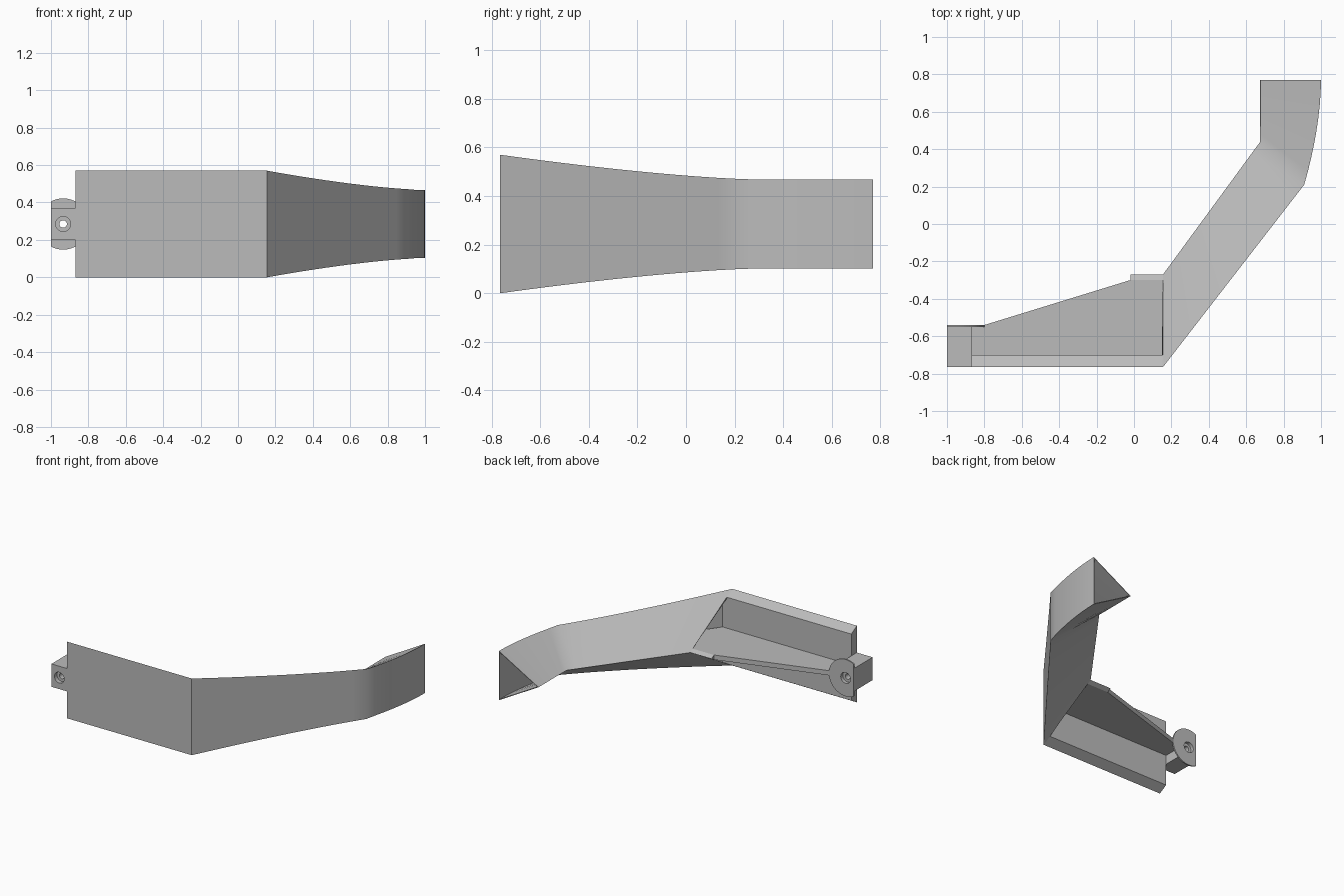
import bpy, bmesh, math
from mathutils import Vector

if "Cube" in bpy.data.objects:
    bpy.data.objects.remove(bpy.data.objects["Cube"], do_unlink=True)

grey = bpy.data.materials.new("light grey")
grey.use_nodes = True
grey.diffuse_color = (0.5, 0.5, 0.5, 1)
grey.node_tree.nodes["Principled BSDF"].inputs["Base Color"].default_value = (0.5, 0.5, 0.5, 1)

MID = 0.285       # height of the symmetry plane
SLOPE = 0.576     # taper of the wedge section towards its inner edge
FRONT, RIDGE = -0.765, -0.27
PIVOT = Vector((-0.935, 0, MID))


def add(name, bm, fix=True):
    if fix:
        bmesh.ops.recalc_face_normals(bm, faces=bm.faces)
    mesh = bpy.data.meshes.new(name)
    bm.to_mesh(mesh)
    bm.free()
    mesh.materials.append(grey)
    ob = bpy.data.objects.new(name, mesh)
    bpy.context.collection.objects.link(ob)
    return ob


def loft(name, rings, caps=True):
    """Skin a list of equal-length cross-sections."""
    bm = bmesh.new()
    rows = [[bm.verts.new(p) for p in r] for r in rings]
    n = len(rows[0])
    for a, b in zip(rows, rows[1:]):
        for k in range(n):
            m = (k + 1) % n
            bm.faces.new((a[k], a[m], b[m], b[k]))
    if caps:
        bm.faces.new(rows[0])
        bm.faces.new(rows[-1])
    return add(name, bm, caps)


def disc_ring(radius, y, xmin=-9):
    ring = []
    for i in range(64):
        a = math.tau * i / 64
        x = PIVOT.x + radius * math.cos(a)
        ring.append((max(x, xmin), y, MID + radius * math.sin(a)))
    return ring


def cut(ob, cutter):
    cutter.hide_render = True
    mod = ob.modifiers.new("cut", 'BOOLEAN')
    mod.operation, mod.object, mod.solver = 'DIFFERENCE', cutter, 'EXACT'
    bpy.context.view_layer.objects.active = ob
    bpy.ops.object.modifier_apply(modifier=mod.name)


# Front plate with chamfered top and bottom edges
def plate_side(x_front, x_back):
    back = -0.70
    h = MID - (back - FRONT) * SLOPE
    return [(x_front, FRONT, 2 * MID), (x_front, FRONT, 0),
            (x_back, back, MID - h), (x_back, back, MID + h)]


loft("front_plate", [plate_side(-0.87, -0.87), plate_side(0.155, 0.19)])

# Horizontal rib, running a little way into the arm
rib = [(-0.87, -0.71), (0.18, -0.71), (0.42, -0.39), (0.35, -0.06),
       (0.165, -0.30), (-0.02, -0.30), (-0.80, -0.54), (-0.87, -0.54)]
T = 0.0175
loft("rib", [[(x, y, MID + s * T) for x, y in rib] for s in (-1, 1)])

# Wedge-shaped lip on the rib beside the arm
loft("rib_lip", [[(x, -0.30, MID + T), (x, -0.30, MID - T), (x, RIDGE, MID)]
                 for x in (-0.02, 0.16)])

# Hollow arm: triangular section swept along the bend
outer, inner = [], []
for i in range(13):
    t = i / 12
    outer.append(Vector((0.155, FRONT)).lerp(Vector((0.91, 0.21)), t))
    inner.append(Vector((0.155, RIDGE)).lerp(Vector((0.675, 0.44)), t))
for i in range(1, 9):
    t = i / 8
    outer.append(Vector((0.91 + 0.09 * (1 - (1 - t) ** 1.8), 0.21 + 0.56 * t)))
    inner.append(Vector((0.675, 0.44 + 0.33 * t)))


def half_height(y):
    return 0.183 + 0.102 * max(0, (0.3 - y) / 1.065) ** 1.45


sections = [[(o.x, o.y, MID + half_height(o.y)), (o.x, o.y, MID - half_height(o.y)),
             (i.x, i.y, MID)] for o, i in zip(outer, inner)]
arm = loft("arm", sections, caps=False)
bpy.ops.object.select_all(action='DESELECT')
arm.select_set(True)
bpy.context.view_layer.objects.active = arm
shell = arm.modifiers.new("wall", 'SOLIDIFY')
shell.thickness, shell.offset = 0.01, -1
bpy.ops.object.modifier_apply(modifier=shell.name)
bpy.ops.object.shade_smooth_by_angle(angle=math.radians(40))

# Mounting block and round flange at the end of the plate
block = loft("mounting_block", [[(x, FRONT, 0.2), (x, -0.545, 0.2),
                                 (x, -0.545, 0.37), (x, FRONT, 0.37)]
                                for x in (-1.0, -0.87)])
flange = loft("mounting_flange", [disc_ring(0.137, y, -1.0) for y in (-0.55, -0.54)])

# Through hole with a counterbore at each end
profile = [(0.04, -0.80), (0.04, -0.735), (0.02, -0.735),
           (0.02, -0.565), (0.04, -0.565), (0.04, -0.50)]
hole = loft("hole_cutter", [disc_ring(r, y) for r, y in profile])
for part in (block, flange):
    cut(part, hole)
bpy.data.objects.remove(hole, do_unlink=True)
